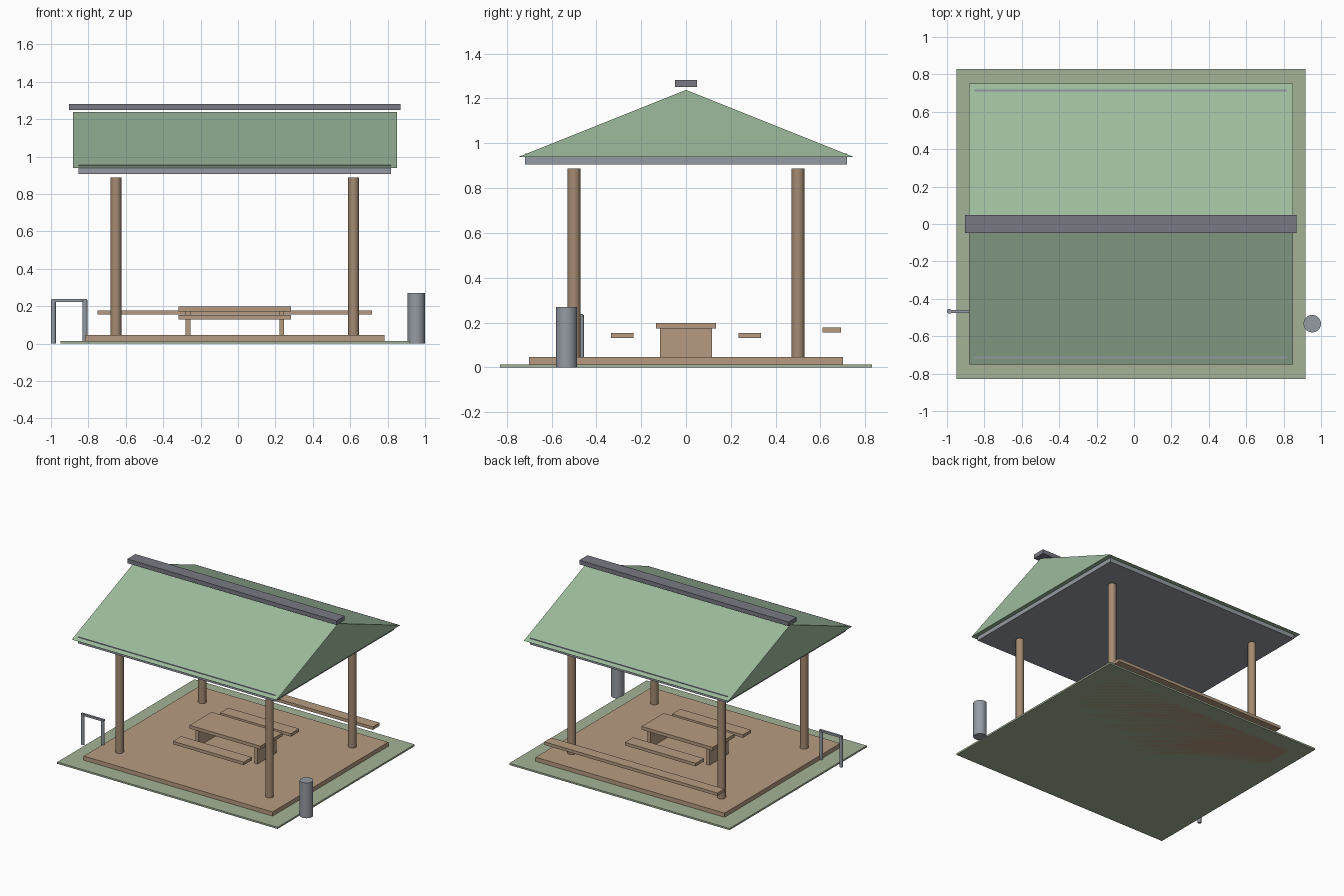
import bpy, bmesh, math

if "Cube" in bpy.data.objects:
    bpy.data.objects.remove(bpy.data.objects["Cube"])


def material(name, rgb):
    m = bpy.data.materials.new(name)
    m.diffuse_color = (*rgb, 1)
    m.use_nodes = True
    m.node_tree.nodes["Principled BSDF"].inputs["Base Color"].default_value = m.diffuse_color
    return m


WOOD = material("wood", (0.47, 0.33, 0.22))
POST = material("post_wood", (0.38, 0.26, 0.17))
GRASS = material("grass", (0.37, 0.45, 0.31))
ROOF = material("roof_green", (0.34, 0.50, 0.34))
METAL = material("metal", (0.30, 0.33, 0.37))
DARK = material("dark_metal", (0.19, 0.19, 0.23))


def finish(name, bm, mat):
    bmesh.ops.recalc_face_normals(bm, faces=bm.faces)
    me = bpy.data.meshes.new(name)
    bm.to_mesh(me)
    bm.free()
    me.materials.append(mat)
    ob = bpy.data.objects.new(name, me)
    bpy.context.collection.objects.link(ob)
    return ob


def box(name, x, y, z, mat):
    """Box from (min, max) pairs on each axis."""
    bm = bmesh.new()
    bmesh.ops.create_cube(bm, size=1)
    for v in bm.verts:
        for i, (lo, hi) in enumerate((x, y, z)):
            v.co[i] = hi if v.co[i] > 0 else lo
    return finish(name, bm, mat)


def cylinder(name, x, y, r, z0, z1, mat, sides=16):
    bpy.ops.mesh.primitive_cylinder_add(vertices=sides, radius=r, depth=z1 - z0,
                                        location=(x, y, (z0 + z1) / 2))
    ob = bpy.context.object
    ob.name = name
    ob.data.materials.append(mat)
    bpy.ops.object.shade_smooth_by_angle(angle=math.radians(35))
    return ob


CX = -0.017  # centre line of the shelter

# ground and deck
box("ground_pad", (CX - 0.933, CX + 0.933), (-0.83, 0.83), (0, 0.013), GRASS)
box("deck", (CX - 0.8, CX + 0.8), (-0.7, 0.7), (0, 0.045), WOOD)

# corner posts
for sx in (-1, 1):
    for sy in (-1, 1):
        cylinder("corner_post", CX + sx * 0.635, sy * 0.5, 0.029, 0.045, 0.888, POST)

# gable roof: triangular profile extruded along x
bm = bmesh.new()
x0, x1 = CX - 0.866, CX + 0.866
face = bm.faces.new([bm.verts.new((x0, y, z))
                     for y, z in ((-0.75, 0.938), (0.75, 0.938), (0, 1.238))])
ext = bmesh.ops.extrude_face_region(bm, geom=[face])
bmesh.ops.translate(bm, vec=(x1 - x0, 0, 0),
                    verts=[v for v in ext["geom"] if isinstance(v, bmesh.types.BMVert)])
finish("gable_roof", bm, ROOF)

# ceiling slab under the roof and ridge cap above it
box("ceiling", (CX - 0.835, CX + 0.835), (-0.718, 0.718), (0.906, 0.955), METAL)
box("ridge_cap", (CX - 0.886, CX + 0.886), (-0.049, 0.049), (1.25, 1.282), DARK)

# picnic table with two seats
tx = (CX - 0.3, CX + 0.3)
box("table_top", tx, (-0.133, 0.133), (0.173, 0.198), WOOD)
for s in (-1, 1):
    c = CX + s * 0.251
    box("table_leg", (c - 0.013, c + 0.013), (-0.115, 0.115), (0.045, 0.173), WOOD)
    box("table_seat", tx, (s * 0.285 - 0.05, s * 0.285 + 0.05), (0.13, 0.153), WOOD)

# long bench along the back edge
box("long_bench", (CX - 0.733, CX + 0.733), (0.608, 0.692), (0.155, 0.178), WOOD)

# bike rack
for x in (-0.987, -0.818):
    cylinder("rack_leg", x, -0.467, 0.013, 0, 0.233, METAL, 12)
box("rack_bar", (-0.998, -0.806), (-0.475, -0.459), (0.223, 0.238), METAL)

# litter bin
cylinder("litter_bin", 0.953, -0.533, 0.047, 0, 0.27, METAL, 20)
